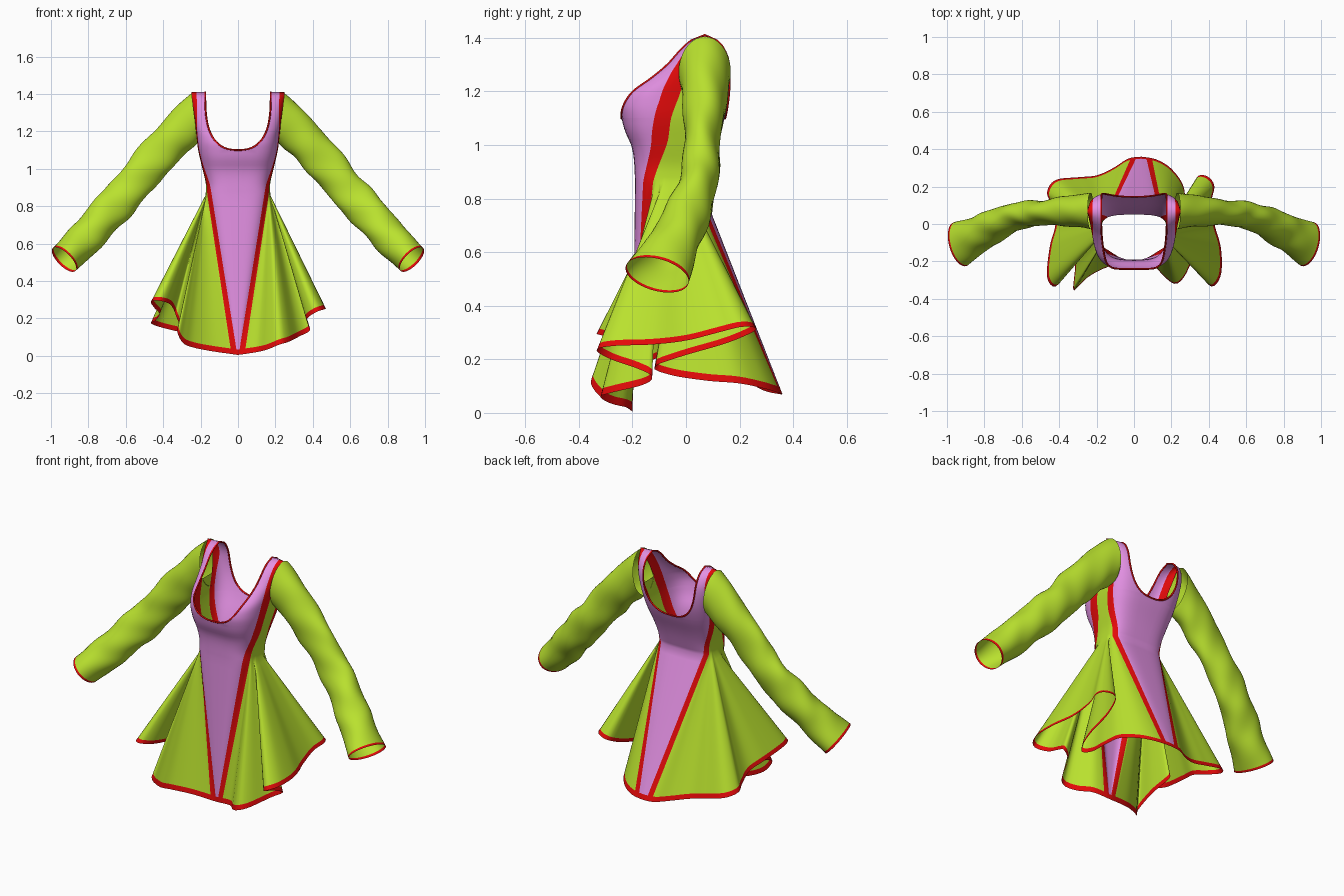
import bpy, bmesh, math
from mathutils import Vector

if "Cube" in bpy.data.objects:
    bpy.data.objects.remove(bpy.data.objects["Cube"])

# ---- flat colours
def mat(name, rgb):
    m = bpy.data.materials.new(name)
    m.diffuse_color = (*rgb, 1)
    m.use_nodes = True
    m.node_tree.nodes["Principled BSDF"].inputs["Base Color"].default_value = m.diffuse_color
    return m
MATS = [mat("pink", (0.78, 0.285, 0.78)), mat("red", (0.78, 0.003, 0.003)),
        mat("lime_green", (0.49, 0.76, 0.028))]
PINK, RED, GREEN = 0, 1, 2

def table(pts, z):
    """Smooth interpolation through (z, value) pairs."""
    n = len(pts)
    z = min(max(z, pts[0][0]), pts[-1][0])
    i = max(k for k in range(n - 1) if pts[k][0] <= z)
    def slope(k):
        a, b = pts[max(k - 1, 0)], pts[min(k + 1, n - 1)]
        return (b[1] - a[1]) / (b[0] - a[0])
    (z0, p0), (z1, p1) = pts[i], pts[i + 1]
    h = z1 - z0
    t = (z - z0) / h
    return ((2*t**3 - 3*t**2 + 1) * p0 + (t**3 - 2*t**2 + t) * h * slope(i)
            + (3*t**2 - 2*t**3) * p1 + (t**3 - t**2) * h * slope(i + 1))

def spline(points, per=12):
    """Catmull-Rom through points of any dimension."""
    p = [points[0]] + list(points) + [points[-1]]
    out = []
    for i in range(1, len(p) - 2):
        for k in range(per):
            t = k / per
            out.append([0.5 * (2*b + (c - a)*t + (2*a - 5*b + 4*c - d)*t*t
                               + (3*b - a - 3*c + d)*t**3)
                        for a, b, c, d in zip(p[i-1], p[i], p[i+1], p[i+2])])
    out.append(list(points[-1]))
    return out

def finish(bm, name):
    bmesh.ops.remove_doubles(bm, verts=bm.verts, dist=0.0004)
    bmesh.ops.recalc_face_normals(bm, faces=bm.faces)
    me = bpy.data.meshes.new(name)
    bm.to_mesh(me)
    bm.free()
    for m in MATS:
        me.materials.append(m)
    for f in me.polygons:
        f.use_smooth = True
    ob = bpy.data.objects.new(name, me)
    bpy.context.collection.objects.link(ob)
    return ob

def add_grid(bm, rows, colour, closed=False):
    """colour(row, col) gives a material index, or None for a hole."""
    v = [[bm.verts.new(p) for p in r] for r in rows]
    n = len(rows[0])
    for i in range(len(rows) - 1):
        for j in range(n if closed else n - 1):
            c = colour(i, j)
            if c is None:
                continue
            k = (j + 1) % n
            f = bm.faces.new((v[i][j], v[i][k], v[i+1][k], v[i+1][j]))
            f.material_index = c

# ---- bodice profiles by height
TOP, NECK, WAIST, POW = 1.41, 1.10, 0.86, 0.6
FRONT = [(.86, -.19), (.95, -.195), (1.0, -.205), (1.05, -.227), (1.1, -.24), (1.15, -.243),
         (1.2, -.22), (1.25, -.15), (1.3, -.085), (1.35, -.035), (1.39, .015), (1.41, .07)]
BACK = [(.86, .05), (.95, .08), (1.0, .1), (1.1, .145), (1.2, .172), (1.3, .172),
        (1.35, .155), (1.39, .12), (1.41, .07)]
SIDE = [(.86, -.03), (1.0, -.02), (1.1, 0), (1.2, .04), (1.3, .065), (1.41, .07)]
WIDTH = [(.86, .173), (.92, .172), (1.0, .19), (1.1, .213), (1.2, .225), (1.3, .24), (1.41, .25)]
STRIPE_IN = [(.86, 45), (1.0, 65), (1.1, 72), (1.2, 72), (1.3, 59), (1.41, 55)]
STRIPE_OUT = [(.86, 66), (1.0, 83), (1.1, 85), (1.2, 85), (1.3, 81), (1.41, 88)]

def body_point(sx, back, z, th):
    w, c = table(WIDTH, z), table(SIDE, z)
    y = table(BACK if back else FRONT, z)
    return Vector((sx * w * max(math.sin(th), 0)**POW, c + (y - c) * max(math.cos(th), 0)**POW, z))

def neck_theta(z, x):
    return math.asin(min(1, (x / table(WIDTH, z))**(1 / POW)))

def neck_xz(phi):
    return .175 * max(math.cos(phi), 0)**.8, TOP - (TOP - NECK) * math.sin(phi)**.667

# columns of one half, front centre to back centre
NP, NR, NG = 8, 2, 60
HALF = [(PINK, k / NP) for k in range(NP)] + [(RED, k / NR) for k in range(NR)] \
     + [(GREEN, k / NG) for k in range(NG + 1)]
NCOL = 2 * len(HALF) - 1
def col_colour(j):
    j = min(j, NCOL - 2 - j)
    return PINK if j < NP else RED if j < NP + NR else GREEN

def body_row(sx, z, x_in):
    a = neck_theta(z, x_in)
    b, c = math.radians(table(STRIPE_IN, z)), math.radians(table(STRIPE_OUT, z))
    ends = {PINK: (a, b), RED: (b, c), GREEN: (c, math.pi / 2)}
    th = [ends[k][0] + (ends[k][1] - ends[k][0]) * t for k, t in HALF]
    return ([body_point(sx, False, z, t) for t in th]
            + [body_point(sx, True, z, t) for t in reversed(th[:-1])])

# hem folds, front centre to back centre (x outward)
HEM_R = [(0, -.2, .005), (.1, -.22, .02), (.16, -.28, .035), (.22, -.32, .06), (.27, -.28, .075),
         (.33, -.16, .105), (.385, -.125, .135), (.375, -.18, .165), (.37, -.28, .2),
         (.42, -.335, .235), (.465, -.27, .25), (.465, -.13, .255), (.43, 0, .27), (.415, .12, .30),
         (.43, .2, .32), (.40, .25, .32), (.34, .255, .305), (.31, .15, .26), (.30, -.02, .21),
         (.27, -.12, .17), (.255, -.05, .14), (.27, .08, .12), (.265, .2, .11), (.20, .295, .09),
         (.12, .345, .075), (.04, .36, .07)]
HEM_L = [(0, -.2, .005), (.14, -.23, .025), (.24, -.28, .045), (.295, -.33, .07), (.325, -.35, .13),
         (.315, -.22, .17), (.33, -.1, .21), (.345, -.13, .25), (.37, -.27, .28),
         (.425, -.335, .295), (.465, -.28, .29), (.45, -.12, .26), (.42, 0, .225), (.44, .1, .19),
         (.465, .17, .175), (.42, .235, .155), (.3, .25, .125), (.2, .26, .10), (.11, .30, .08),
         (.03, .35, .07), (-.04, .36, .07)]

def hem_row(sx, pts):
    p = [Vector(q) for q in spline(pts)]
    acc = [0]
    for a, b in zip(p, p[1:]):
        acc.append(acc[-1] + (b - a).length)
    L = acc[-1]
    front = {PINK: (0, .004), RED: (.004, .036), GREEN: (.036, L / 2)}
    back = {PINK: (L, L - .025), RED: (L - .025, L - .056), GREEN: (L - .056, L / 2)}
    s = [front[k][0] + (front[k][1] - front[k][0]) * t for k, t in HALF]
    s += [back[k][0] + (back[k][1] - back[k][0]) * t for k, t in reversed(HALF[:-1])]
    out = []
    for d in s:
        i = max(k for k in range(len(p) - 1) if acc[k] <= d or k == 0)
        q = p[i].lerp(p[i+1], (d - acc[i]) / max(acc[i+1] - acc[i], 1e-6))
        out.append(Vector((sx * q.x, q.y, q.z)))
    return out

# ---- bodice and skirt
bm = bmesh.new()
for sx, hem in ((1, HEM_R), (-1, HEM_L)):
    rows = []
    for k in range(27):                                   # straps and neckline
        x, z = neck_xz(math.pi / 2 * (k / 26)**1.5)
        rows.append(body_row(sx, z, x))
    for k in range(1, 13):                                # bust to waist
        rows.append(body_row(sx, NECK + (WAIST - NECK) * k / 12, 0))
    waist, low = rows[-1], hem_row(sx, hem)
    nb = len(rows)
    for v in [k / 18 * .965 for k in range(1, 19)] + [1]:  # skirt
        rows.append([a.lerp(b, v) for a, b in zip(waist, low)])
    def colour(i, j):
        if i == len(rows) - 2:
            return RED                                    # hem band
        c = col_colour(j)
        if c == GREEN and i < nb and rows[i + 1][0].z > 1.2:
            return None                                   # armhole
        return c
    add_grid(bm, rows, colour)
finish(bm, "dress_body")

# ---- neckline piping
loop = []
N = 20
for sx, back, order in ((1, False, 1), (1, True, 0), (-1, True, 1), (-1, False, 0)):
    ks = range(N, 0, -1) if order else range(0, N)
    for k in ks:
        x, z = neck_xz(math.pi / 2 * (k / N)**1.5)
        loop.append(body_point(sx, back, z, neck_theta(z, x)))
cu = bpy.data.curves.new("neckline_piping", 'CURVE')
cu.dimensions = '3D'
cu.bevel_depth = 0.005
cu.bevel_resolution = 1
sp = cu.splines.new('POLY')
sp.points.add(len(loop) - 1)
for q, p in zip(sp.points, loop):
    q.co = (*p, 1)
sp.use_cyclic_u = True
cu.materials.append(MATS[RED])
bpy.context.collection.objects.link(bpy.data.objects.new("neckline_piping", cu))

# ---- sleeves: centre x, y, z, radius across, radius in y
SLEEVE = [(.232, .07, 1.272, .133, .097), (.34, .07, 1.17, .112, .082), (.475, .06, 1.02, .10, .068),
          (.59, .05, .88, .098, .07), (.705, .01, .755, .098, .082), (.82, -.05, .625, .093, .095),
          (.93, -.108, .515, .086, .118)]
def sleeve(sx, name):
    path = spline(SLEEVE, 8)
    n, rows = len(path), []
    for i, (x, y, z, r, ry) in enumerate(path):
        a, b = path[max(i - 1, 0)], path[min(i + 1, n - 1)]
        t = i / (n - 1)
        d = Vector((b[0] - a[0], 0, b[2] - a[2])).normalized()
        up = Vector((-d.z, 0, d.x))
        up = Vector((.12, 0, .99)).lerp(up, min(1, t * 3)).normalized()  # upright at the armhole
        side = Vector((0, 1, 0)) + d * .3 * t * t                        # cuff opens forward
        amp = min(1, 4 * t, 5 * (1 - t))
        ring = []
        for k in range(36):
            w = k / 36 * math.tau
            q = 1 + amp * (.04 * math.sin(2 * w + 24 * t) + .03 * math.sin(3 * w - 33 * t + sx))
            p = Vector((x, y, z)) + (up * r * math.cos(w) + side * ry * math.sin(w)) * q
            ring.append((sx * p.x, p.y, p.z))
        rows.append(ring)
    bm = bmesh.new()
    add_grid(bm, rows, lambda i, j: RED if i == n - 2 else GREEN, True)
    finish(bm, name)
sleeve(1, "sleeve_right_side")
sleeve(-1, "sleeve_left_side")
